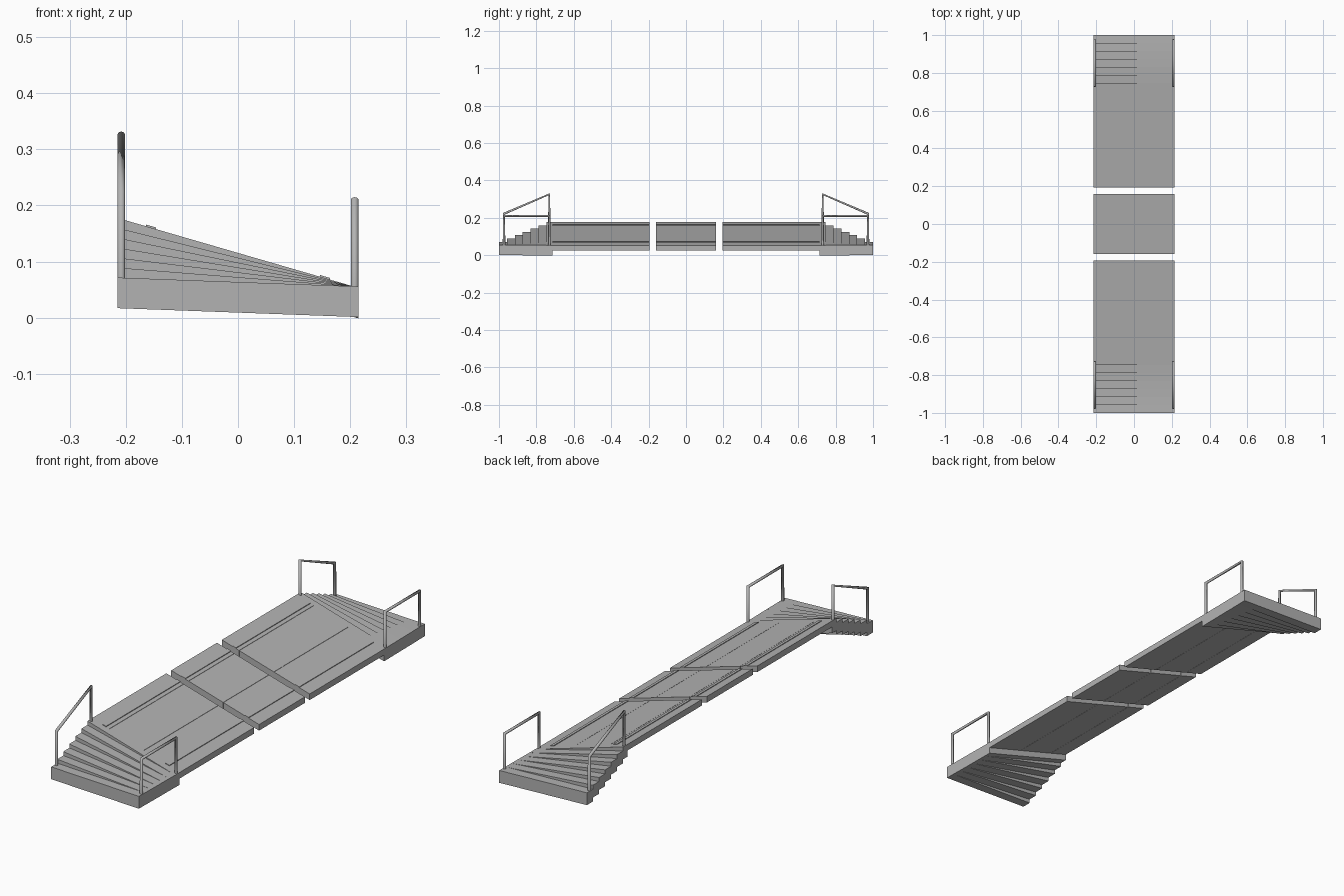
import bpy, bmesh
from mathutils import Vector

if "Cube" in bpy.data.objects:
    bpy.data.objects.remove(bpy.data.objects["Cube"])

mat = bpy.data.materials.new("concrete grey")
mat.use_nodes = True
GREY = (0.45, 0.45, 0.45, 1)
mat.diffuse_color = GREY
mat.node_tree.nodes["Principled BSDF"].inputs["Base Color"].default_value = GREY

HALF = 0.215                      # half width of the walkway
PIVOT_X, PIVOT_Z = 0.205, 0.056   # line from which all treads fan out
LOW, STEEP = 0.037, 0.29          # slopes of the first tread and the deck
DECK_END = 0.715


def height(x, slope):
    return PIVOT_Z + slope * (PIVOT_X - x)


def add_slab(bm, x0, x1, y0, y1, slope, thick, lift=0.0):
    """Sloping slab of constant vertical thickness."""
    profile = [(x0, lift - thick), (x1, lift - thick), (x1, lift), (x0, lift)]
    near, far = ([bm.verts.new((x, y, height(x, slope) + dz)) for x, dz in profile]
                 for y in (y0, y1))
    bm.faces.new(near)
    bm.faces.new(far[::-1])
    for i in range(4):
        j = (i + 1) % 4
        bm.faces.new((near[j], near[i], far[i], far[j]))


def finish(name, bm):
    bmesh.ops.recalc_face_normals(bm, faces=bm.faces)
    mesh = bpy.data.meshes.new(name)
    bm.to_mesh(mesh)
    bm.free()
    mesh.materials.append(mat)
    obj = bpy.data.objects.new(name, mesh)
    bpy.context.collection.objects.link(obj)
    return obj


def add_rail(name, points, radius=0.007):
    """Bent tube through the given points."""
    curve = bpy.data.curves.new(name, "CURVE")
    curve.dimensions = "3D"
    curve.bevel_depth = radius
    curve.bevel_resolution = 2
    curve.use_fill_caps = True
    spline = curve.splines.new("POLY")
    spline.points.add(len(points) - 1)
    for p, co in zip(spline.points, points):
        p.co = (*co, 1)
    curve.materials.append(mat)
    obj = bpy.data.objects.new(name, curve)
    bpy.context.collection.objects.link(obj)


# Deck sections: three planks each, with a thin raised strip near both edges
seams = [-HALF, -0.13, 0.04, HALF]
gap = 0.0006
for name, y0, y1 in (("front_deck", -DECK_END, -0.194),
                     ("middle_deck", -0.16, 0.16),
                     ("back_deck", 0.194, DECK_END)):
    bm = bmesh.new()
    for i in range(3):
        left = seams[i] + (gap if i else 0)
        right = seams[i + 1] - (gap if i < 2 else 0)
        add_slab(bm, left, right, y0, y1, STEEP, 0.027)
    finish(name, bm)
    bm = bmesh.new()
    for x in (-0.155, 0.155):
        add_slab(bm, x - 0.009, x + 0.009, y0, y1, STEEP, 0.005, lift=0.003)
    finish(name + "_strips", bm)

# Fanned steps and handrails at both ends
STEPS = 7
RISE_Y = 0.0423
for end, s in (("front", -1), ("back", 1)):
    bm = bmesh.new()
    for i in range(STEPS):
        slope = LOW + (STEEP - LOW) * i / (STEPS - 1)
        outer = 1 - RISE_Y * i
        inner = outer - RISE_Y if i < STEPS - 1 else DECK_END
        add_slab(bm, -HALF, HALF, s * outer, s * inner, slope, 0.0545)
    finish(end + "_steps", bm)

    y_out, y_in = s * 0.973, s * 0.731
    add_rail(end + "_high_handrail", [
        Vector((-0.208, y_out, 0.05)), Vector((-0.208, y_out, 0.222)),
        Vector((-0.208, y_in, 0.326)), Vector((-0.208, y_in, 0.15))])
    add_rail(end + "_low_handrail", [
        Vector((0.208, y_out, 0.04)), Vector((0.208, y_out, 0.21)),
        Vector((0.208, y_in, 0.21)), Vector((0.208, y_in, 0.04))])
